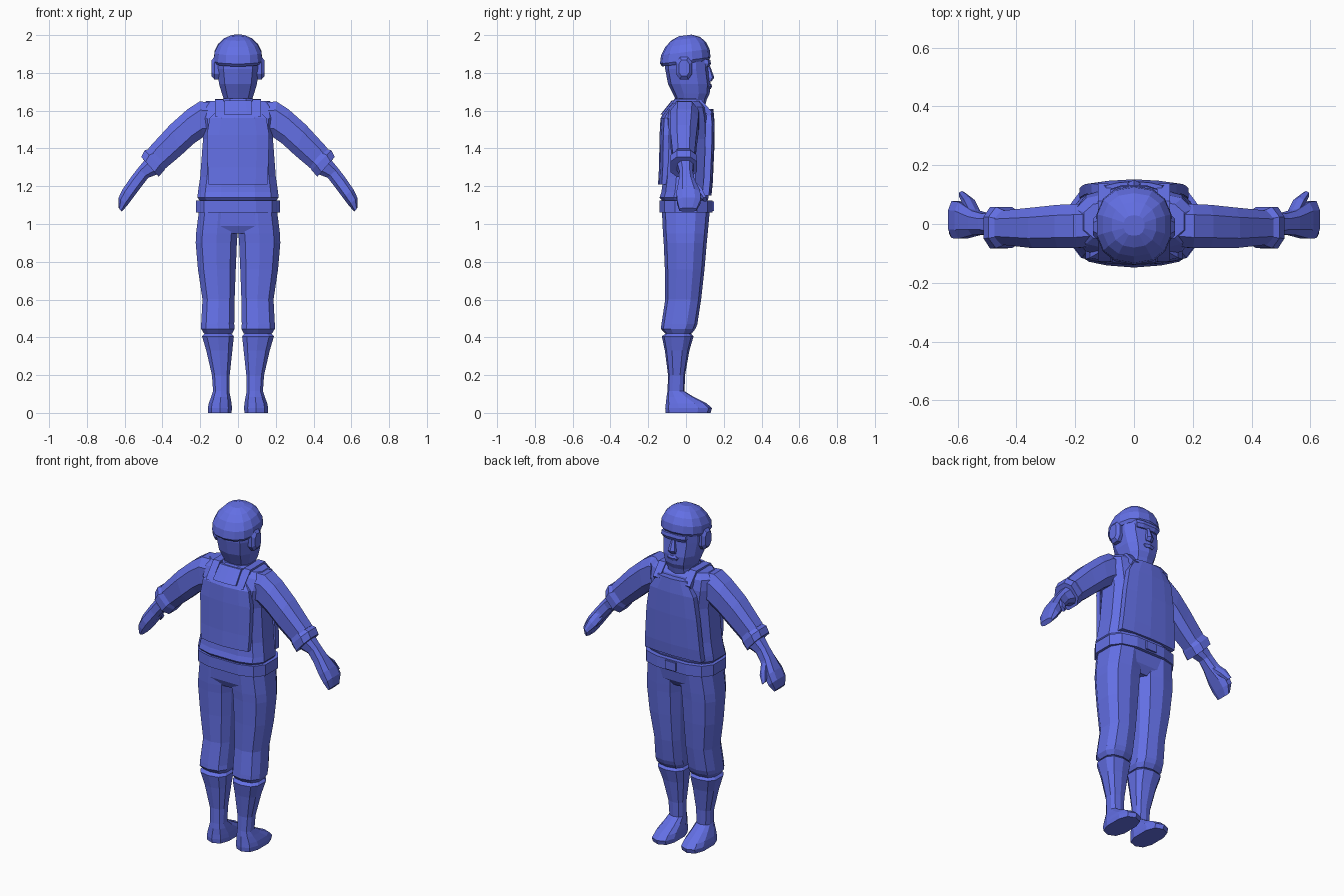
import bpy, bmesh, math
from mathutils import Vector as V

blue = bpy.data.materials.new("uniform blue")
blue.diffuse_color = (0.125, 0.16, 0.78, 1)


def finish(name, bm):
    bmesh.ops.recalc_face_normals(bm, faces=bm.faces)
    me = bpy.data.meshes.new(name)
    bm.to_mesh(me)
    bm.free()
    me.materials.append(blue)
    ob = bpy.data.objects.new(name, me)
    bpy.context.collection.objects.link(ob)
    return ob


def loft(name, rings, n=10, p=0.75):
    """Skin rings given as (centre, half axis u, half axis v), with capped ends."""
    bm = bmesh.new()
    loops = []
    for c, u, v in rings:
        loop = []
        for i in range(n):
            a = 2 * math.pi * (i + 0.5) / n
            x, y = [math.copysign(abs(t) ** p, t) for t in (math.cos(a), math.sin(a))]
            k = math.cos(math.pi / n) ** p
            loop.append(bm.verts.new(V(c) + V(u) * x / k + V(v) * y / math.sin(
                math.pi * (round(n / 4 - 0.5) + 0.5) * 2 / n) ** p))
        loops.append(loop)
    for a, b in zip(loops, loops[1:]):
        for i in range(n):
            bm.faces.new((a[i], a[(i + 1) % n], b[(i + 1) % n], b[i]))
    bm.faces.new(loops[0])
    bm.faces.new(loops[-1])
    return finish(name, bm)


def upright(name, rows, s=1, n=10, p=0.75, slope=0):
    """Stacked rings from (z, x0, x1, y0, y1)."""
    return loft(name, [((s * (a + b) / 2, (c + d) / 2, z), ((b - a) / 2, 0, 0),
                        (0, (d - c) / 2, slope * (d - c) / 2)) for z, a, b, c, d in rows], n, p)


def limb(name, rows, s):
    """Rings across a sloping arm from top point, bottom point and y range."""
    return loft(name, [((s * (a + c) / 2, (e + f) / 2, (b + d) / 2),
                        (s * (a - c) / 2, 0, (b - d) / 2), (0, (f - e) / 2, 0))
                       for a, b, c, d, e, f in rows], 8)


def plate(name, rows, bulge, depth):
    """Curved armour panel from (z, half width, y)."""
    bm = bmesh.new()
    ts = (-1, -0.6, 0, 0.6, 1)
    skins = []
    for off in (0, depth):
        skins.append([[bm.verts.new((t * w, y - bulge * t * t + off, z)) for t in ts]
                      for z, w, y in rows])
    for g in skins:
        for r, q in zip(g, g[1:]):
            for i in range(4):
                bm.faces.new((r[i], r[i + 1], q[i + 1], q[i]))
    for edge in (lambda g: g[0], lambda g: g[-1],
                 lambda g: [r[0] for r in g], lambda g: [r[-1] for r in g]):
        a, b = edge(skins[0]), edge(skins[1])
        for i in range(len(a) - 1):
            bm.faces.new((a[i], a[i + 1], b[i + 1], b[i]))
    return finish(name, bm)


def wide(rows):
    return [(z, -w, w, a, b) for z, w, a, b in rows]


def box(name, c, size):
    bm = bmesh.new()
    bmesh.ops.create_cube(bm, size=1)
    for v in bm.verts:
        v.co = V([a + b * d for a, b, d in zip(c, v.co, size)])
    return finish(name, bm)


# Head, brow, nose, mouth and helmet
upright("head", wide([(1.58, .08, -.05, .09), (1.66, .075, -.055, .11), (1.69, .085, -.07, .125),
                      (1.74, .1, -.095, .13), (1.82, .11, -.11, .12), (1.9, .11, -.11, .12)]))
upright("nose", wide([(1.755, .02, .1, .135), (1.775, .022, .1, .15), (1.835, .01, .1, .128)]), n=6)
upright("lips", wide([(1.715, .025, .1, .132), (1.73, .035, .1, .138), (1.742, .02, .1, .133)]), n=6)
upright("brow", wide([(1.83, .07, .08, .122), (1.85, .08, .08, .132), (1.87, .08, .08, .128)]), n=8)
upright("helmet", wide([(1.85, .118, -.125, .118), (1.865, .127, -.138, .13), (1.91, .125, -.132, .125),
                        (1.95, .105, -.11, .105), (1.98, .075, -.08, .075), (1.998, .035, -.04, .03)]),
        n=14, p=0.85, slope=0.13)

# Torso, collar and armour panels
upright("torso", wide([(1.115, .195, -.12, .11), (1.14, .215, -.14, .12), (1.17, .212, -.13, .12),
                       (1.25, .2, -.12, .12), (1.45, .185, -.115, .125), (1.56, .2, -.115, .12),
                       (1.62, .2, -.085, .105), (1.65, .17, -.06, .08)]), n=12, p=0.65)
upright("collar", wide([(1.6, .1, -.095, .1), (1.665, .08, -.06, .085)]), n=8)
plate("front_armour", [(1.15, .185, .135), (1.22, .18, .142), (1.4, .165, .15), (1.53, .145, .152),
                       (1.61, .095, .145)], 0.014, -0.035)
plate("back_armour", [(1.21, .155, -.148), (1.3, .16, -.143), (1.47, .165, -.14), (1.56, .15, -.135),
                      (1.62, .09, -.1)], -0.02, 0.03)
plate("neck_flap", [(1.58, .075, -.135), (1.655, .07, -.075)], -0.004, 0.015)

# Belt with buckle and hips
upright("belt", wide([(1.06, .222, -.14, .14), (1.125, .222, -.14, .14)]), n=12, p=0.65)
box("buckle", (0, .142, 1.093), (.07, .014, .05))
upright("hips", wide([(.95, .19, -.1, .08), (.99, .215, -.12, .11), (1.08, .205, -.125, .125)]),
        n=12, p=0.65)

for s, side in ((-1, "left"), (1, "right")):
    # Ear cover and shoulder strap
    loft(side + "_ear", [((s * .095, -.01, 1.825), (0, .04, 0), (0, 0, .06)),
                         ((s * .125, -.01, 1.825), (0, .042, 0), (0, 0, .06)),
                         ((s * .14, -.01, 1.825), (0, .028, 0), (0, 0, .042))], 8)
    loft(side + "_strap", [((s * .1, y, z), (.022, 0, 0), (0, .008, .012)) for y, z in
                           ((-.12, 1.58), (-.065, 1.648), (.07, 1.65), (.13, 1.58))], 4)
    # Trouser leg ending in a gathered knee cuff
    upright(side + "_trouser", [(.42, .03, .18, -.11, .03), (.445, .018, .195, -.133, .05),
                                (.47, .02, .195, -.13, .06), (.6, .018, .188, -.11, .08),
                                (.76, .012, .212, -.112, .098), (.9, .006, .224, -.118, .11),
                                (.95, .002, .222, -.122, .115), (1.06, 0, .208, -.127, .125)], s, 10)
    # Boot with sloping foot
    upright(side + "_boot", [(0, .034, .158, -.108, .13), (.025, .032, .16, -.11, .138),
                             (.05, .034, .155, -.107, .11), (.085, .04, .142, -.103, .04),
                             (.115, .046, .132, -.098, -.008), (.2, .044, .138, -.095, -.005),
                             (.33, .03, .168, -.112, .018), (.405, .022, .19, -.128, .04),
                             (.425, .04, .17, -.1, .02)], s, 10)
    # Sleeve with rolled cuff
    limb(side + "_sleeve", [(.13, 1.645, .14, 1.46, -.075, .07), (.205, 1.648, .185, 1.46, -.082, .068),
                            (.27, 1.605, .235, 1.425, -.082, .065), (.36, 1.525, .3, 1.365, -.082, .056),
                            (.475, 1.4, .395, 1.285, -.07, .045)], s)
    limb(side + "_cuff", [(.46, 1.4, .375, 1.31, -.07, .045), (.495, 1.39, .39, 1.285, -.082, .058),
                          (.512, 1.355, .42, 1.25, -.083, .058), (.495, 1.335, .435, 1.27, -.06, .04)], s)
    # Forearm, mitten hand and thumb
    limb(side + "_hand", [(.48, 1.355, .42, 1.265, -.05, .04), (.53, 1.295, .475, 1.245, -.035, .035),
                          (.565, 1.25, .51, 1.2, -.038, .045), (.61, 1.185, .555, 1.14, -.05, .075),
                          (.632, 1.14, .585, 1.1, -.048, .078), (.632, 1.085, .615, 1.065, -.035, .055)], s)
    loft(side + "_thumb", [((s * .535, .02, 1.225), (s * .018, 0, .018), (0, .02, 0)),
                           ((s * .56, .07, 1.175), (s * .018, 0, .018), (0, .02, 0)),
                           ((s * .585, .1, 1.13), (s * .01, 0, .01), (0, .012, 0))], 6)
